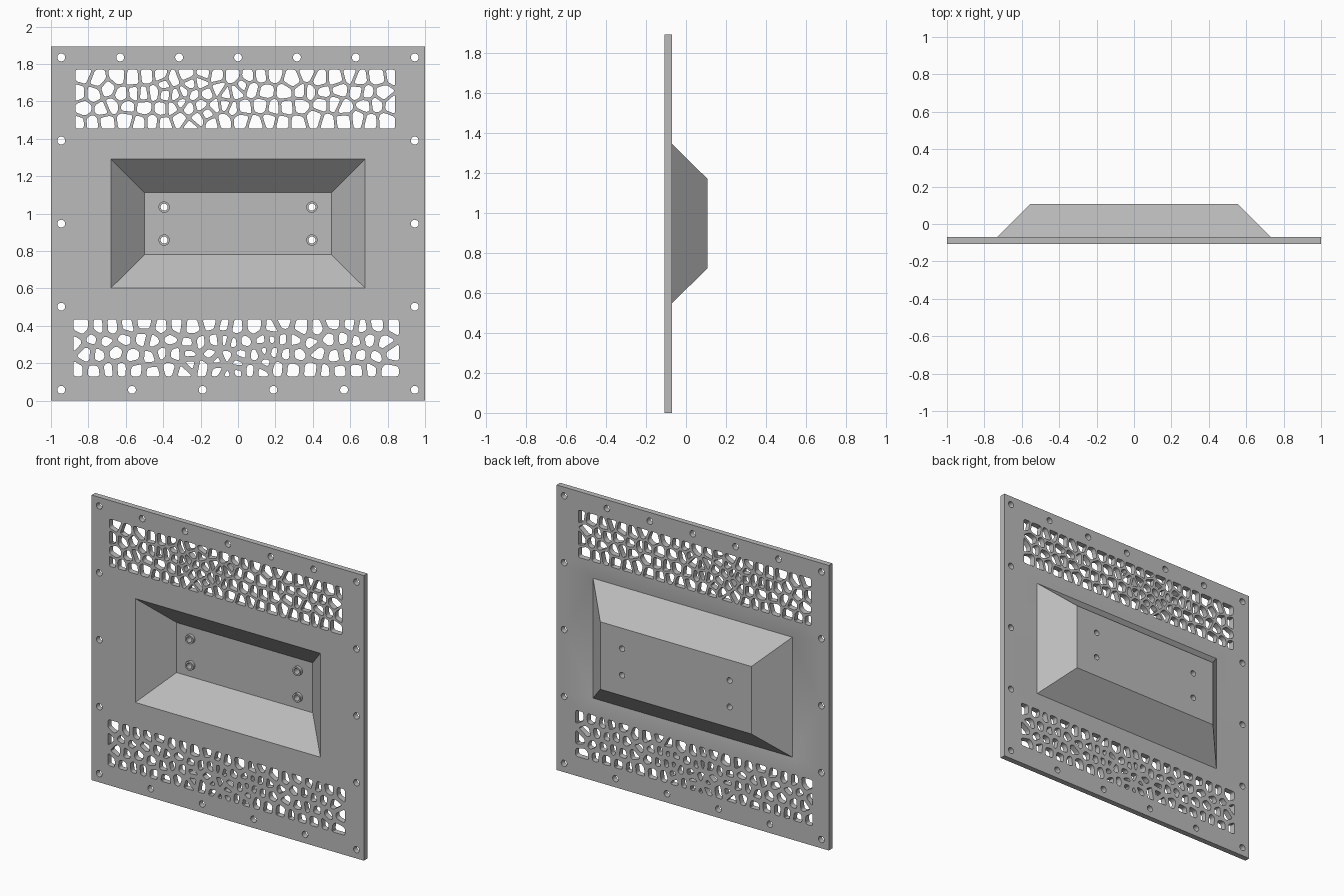
import bpy, bmesh, math, random
from mathutils import Vector

old = bpy.data.objects.get("Cube")
if old:
    bpy.data.objects.remove(old, do_unlink=True)

# One flat grey for everything
grey = bpy.data.materials.new("plain grey")
grey.use_nodes = True
colour = (0.5, 0.5, 0.5, 1)
grey.diffuse_color = colour
grey.node_tree.nodes["Principled BSDF"].inputs["Base Color"].default_value = colour

HEIGHT = 1.893
MID = HEIGHT / 2
FRONT, REAR, FLOOR, BACK = -0.107, -0.07, 0.07, 0.107


def rect(half_x, half_z, cx=0, cz=MID):
    return [Vector((cx + sx * half_x, cz + sz * half_z))
            for sx, sz in ((-1, -1), (1, -1), (1, 1), (-1, 1))]


def circle(x, z, r, n=24):
    return [Vector((x + r * math.cos(math.tau * i / n), z + r * math.sin(math.tau * i / n)))
            for i in range(n)]


def solid(name, loops):
    """Each loop is a chain of (outline, y) rings running from the front cap to the back cap."""
    bm = bmesh.new()
    caps = [[], []]
    for loop in loops:
        rings = [[bm.verts.new((p.x, y, p.y)) for p in outline] for outline, y in loop]
        for a, b in zip(rings, rings[1:]):
            for i in range(len(a)):
                bm.faces.new((a[i - 1], a[i], b[i], b[i - 1]))
        for cap, ring in zip(caps, (rings[0], rings[-1])):
            cap += [bm.edges.get((ring[i - 1], ring[i])) for i in range(len(ring))]
    for cap in caps:
        bmesh.ops.triangle_fill(bm, edges=cap, use_beauty=True, normal=(0, -1, 0))
    bmesh.ops.recalc_face_normals(bm, faces=bm.faces)
    mesh = bpy.data.meshes.new(name)
    bm.to_mesh(mesh)
    bm.free()
    mesh.materials.append(grey)
    obj = bpy.data.objects.new(name, mesh)
    bpy.context.collection.objects.link(obj)
    bpy.ops.object.select_all(action="DESELECT")
    obj.select_set(True)
    bpy.context.view_layer.objects.active = obj
    bpy.ops.object.shade_smooth_by_angle(angle=math.radians(35))
    return obj


def through(outline, y0=FRONT, y1=REAR):
    return [(outline, y0), (outline, y1)]


# Cellular vent pattern
def clip(poly, point, normal):
    out = []
    for a, b in zip(poly, poly[1:] + poly[:1]):
        da, db = (a - point).dot(normal), (b - point).dot(normal)
        if da <= 0:
            out.append(a)
        if da * db < 0:
            out.append(a.lerp(b, da / (da - db)))
    return out


def area(poly):
    return abs(sum(a.x * b.y - a.y * b.x for a, b in zip(poly, poly[1:] + poly[:1]))) / 2


def rounded(poly, radius=0.014):
    poly = [p for i, p in enumerate(poly) if (p - poly[i - 1]).length > 0.006]
    out = []
    for i, p in enumerate(poly):
        ends = []
        for q in (poly[i - 1], poly[(i + 1) % len(poly)]):
            d = q - p
            ends.append(p + d.normalized() * min(radius, d.length * 0.4))
        a, b = ends
        for t in (0, 0.33, 0.67, 1):
            out.append(a.lerp(p, t).lerp(p.lerp(b, t), t))
    return out


def vent(x0, x1, z0, z1, columns, gap, cluster, seed):
    rng = random.Random(seed)
    rows = 4
    dx, dz = (x1 - x0) / columns, (z1 - z0) / rows
    seeds = []
    for r in range(rows):
        for c in range(columns):
            x = x0 + (c + 0.5 + (0.22 if r % 2 else -0.22) + rng.uniform(-0.25, 0.25)) * dx
            seeds.append(Vector((x, z0 + (r + 0.5 + rng.uniform(-0.22, 0.22)) * dz)))
    # Denser knot of small cells
    for _ in range(300):
        p = Vector((rng.gauss(cluster[0], 0.12), rng.gauss(cluster[1], 0.06)))
        if z0 < p.y < z1 and min((p - s).length for s in seeds) > 0.047:
            seeds.append(p)
    frame = rect((x1 - x0) / 2, (z1 - z0) / 2, (x0 + x1) / 2, (z0 + z1) / 2)
    cells = []
    for s in seeds:
        poly = frame
        for other in seeds:
            d = other - s
            if 0 < d.length < 0.4:
                n = d.normalized()
                poly = clip(poly, (s + other) / 2 - n * gap / 2, n)
        if len(poly) > 2 and area(poly) > 0.0006:
            cells.append(rounded(poly))
    return cells


# Flat plate with vents, fixing holes and the tray opening
holes = vent(-0.87, 0.84, 1.455, 1.77, 22, 0.016, (-0.27, 1.62), 4)
holes += vent(-0.88, 0.86, 0.13, 0.435, 21, 0.029, (0.02, 0.22), 7)
edge, low, high = 0.945, 0.058, 1.835
spots = [(edge * (i / 3 - 1), high) for i in range(7)]
spots += [(edge * (i / 2.5 - 1), low) for i in range(6)]
spots += [(side * edge, low + (high - low) * i / 4) for side in (-1, 1) for i in (1, 2, 3)]
holes += [circle(x, z, 0.021) for x, z in spots]

mouth, shoulder = rect(0.68, 0.345), rect(0.732, 0.398)
solid("plate", [through(rect(1, MID)), [(mouth, FRONT), (shoulder, REAR)]]
      + [through(h) for h in holes])

# Sloped tray behind the opening, drilled in four places
points = [(x, MID + z) for x in (-0.395, 0.395) for z in (-0.088, 0.088)]
tray_wall = [(rect(0.5, 0.166), FLOOR), (mouth, FRONT), (shoulder, REAR), (rect(0.555, 0.224), BACK)]
solid("tray", [tray_wall] + [through(circle(x, z, 0.019), FLOOR, BACK) for x, z in points])

# Raised collars around the tray holes
for i, (x, z) in enumerate(points):
    solid(f"collar_{i + 1}", [through(circle(x, z, r), FLOOR - 0.02, FLOOR) for r in (0.03, 0.019)])
